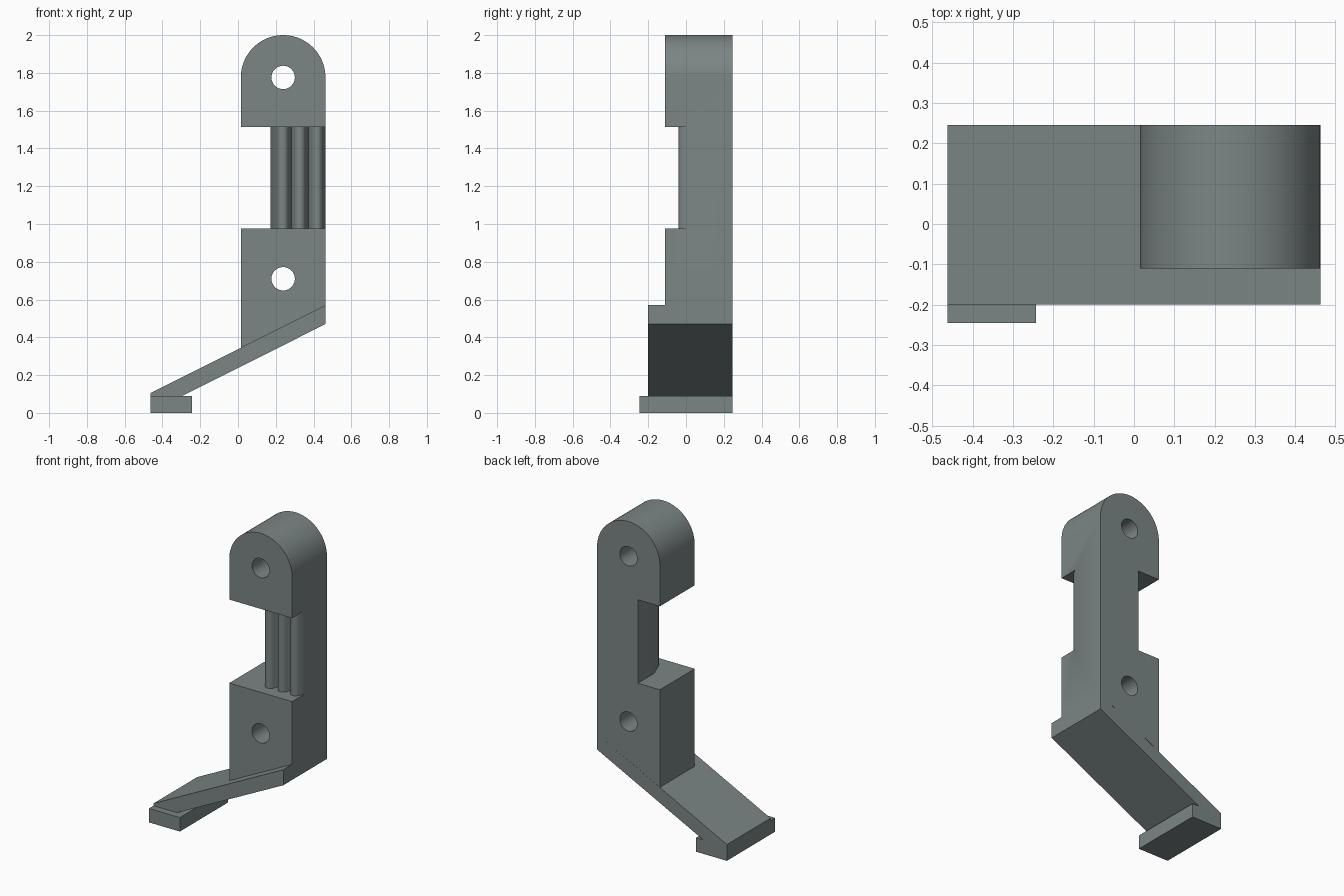
import bpy, bmesh, math
from mathutils import Vector

if "Cube" in bpy.data.objects:
    bpy.data.objects.remove(bpy.data.objects["Cube"])

grey = bpy.data.materials.new("slate_grey")
grey.diffuse_color = (0.20, 0.235, 0.235, 1)
grey.use_nodes = True
grey.node_tree.nodes["Principled BSDF"].inputs["Base Color"].default_value = grey.diffuse_color


def prism(name, outline, axis, lo, hi):
    """Extrude a 2D outline along y (outline in x, z) or z (outline in x, y)."""
    def point(a, b, t):
        return (a, t, b) if axis == 'Y' else (a, b, t)
    bm = bmesh.new()
    face = bm.faces.new([bm.verts.new(point(a, b, lo)) for a, b in outline])
    ext = bmesh.ops.extrude_face_region(bm, geom=[face])
    shift = Vector(point(0, 0, hi - lo))
    bmesh.ops.translate(bm, vec=shift,
                        verts=[v for v in ext["geom"] if isinstance(v, bmesh.types.BMVert)])
    bmesh.ops.recalc_face_normals(bm, faces=bm.faces)
    mesh = bpy.data.meshes.new(name)
    bm.to_mesh(mesh)
    bm.free()
    mesh.materials.append(grey)
    obj = bpy.data.objects.new(name, mesh)
    bpy.context.collection.objects.link(obj)
    return obj


def arc(cx, cy, r, start, end, steps):
    angles = [math.radians(start + (end - start) * i / steps) for i in range(steps + 1)]
    return [(cx + r * math.cos(a), cy + r * math.sin(a)) for a in angles]


def select(obj):
    bpy.ops.object.select_all(action='DESELECT')
    obj.select_set(True)
    bpy.context.view_layer.objects.active = obj


def cut(obj, cutter):
    mod = obj.modifiers.new("cut", 'BOOLEAN')
    mod.operation = 'DIFFERENCE'
    mod.solver = 'EXACT'
    mod.object = cutter
    select(obj)
    bpy.ops.object.modifier_apply(modifier=mod.name)
    bpy.data.objects.remove(cutter)


LEFT, RIGHT, FRONT, BACK = 0.015, 0.463, -0.11, 0.245
MID, RADIUS = (LEFT + RIGHT) / 2, (RIGHT - LEFT) / 2
TOP_HOLE, LOW_HOLE = 2 - RADIUS, 0.71

# Upright bar with a rounded top and a sloping foot end
upright = prism("upright", [(LEFT, 0.346), (RIGHT, 0.57)]
                + arc(MID, TOP_HOLE, RADIUS, 0, 180, 48), 'Y', FRONT, BACK)

# Side notch whose inner edge leaves three rounded ribs
TIP_R, FLANK, TIP_Y = 0.03, 65, -0.04
ribs = [(0.172, 0.08)]
for x in (0.238, 0.328, 0.418):
    ribs += arc(x, TIP_Y + TIP_R, TIP_R, 270 - FLANK, 270 + FLANK, 12)
    ribs.append((x + 0.045, 0.014))
notch = prism("notch_cutter", [(0.172, 0.4)] + ribs
              + [(0.6, 0.014), (0.6, -0.3), (-0.2, -0.3), (-0.2, 0.4)], 'Z', 0.975, 1.513)
cut(upright, notch)

# Bolt holes
for z in (TOP_HOLE, LOW_HOLE):
    cut(upright, prism("hole_cutter", arc(MID, z, 0.062, 0, 348.75, 31), 'Y', -0.5, 0.5))

# Sloping arm and foot
arm = prism("sloping_arm", [(-0.463, 0.105), (RIGHT, 0.57), (RIGHT, 0.47),
                            (-0.295, 0.09), (-0.463, 0.09)], 'Y', -0.2, BACK)
foot = prism("foot", [(-0.463, 0), (-0.243, 0), (-0.243, 0.09), (-0.463, 0.09)],
             'Y', -0.245, BACK)

# Smooth the curved faces, keep hard edges
select(upright)
bpy.ops.object.shade_smooth_by_angle(angle=math.radians(30))
